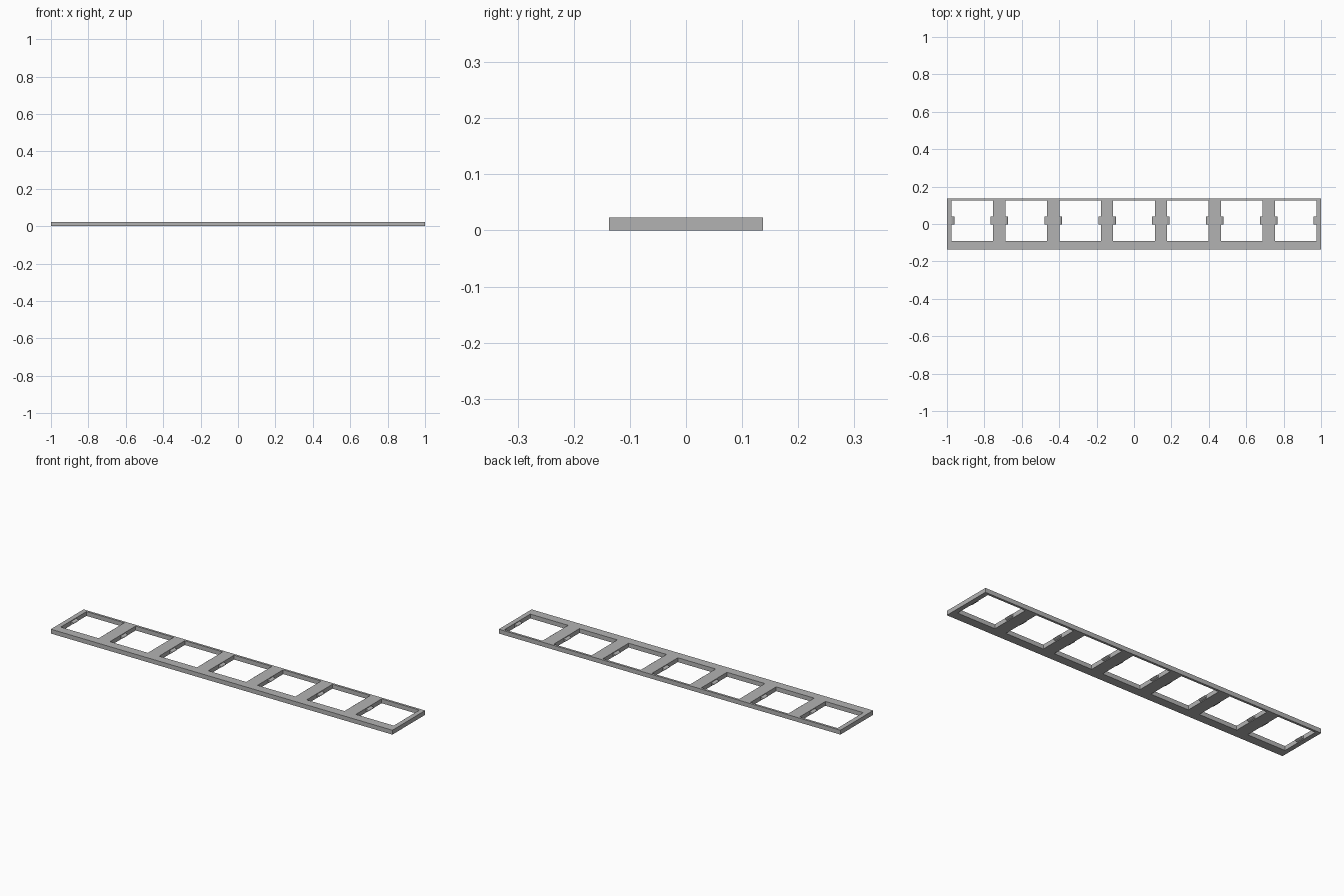
import bpy
import bmesh

cube = bpy.data.objects.get("Cube")
if cube:
    bpy.data.objects.remove(cube, do_unlink=True)

HEIGHT = 0.023
PITCH = 0.288
HALF_OPENING = 0.111
Y_LEVELS = [-0.137, -0.09, 0.125, 0.137]
CENTRES = [PITCH * i for i in range(-3, 4)]

grey = bpy.data.materials.new("plain grey")
grey.use_nodes = True
colour = (0.45, 0.45, 0.45, 1)
grey.diffuse_color = colour
grey.node_tree.nodes["Principled BSDF"].inputs["Base Color"].default_value = colour


def finish(name, bm):
    bmesh.ops.recalc_face_normals(bm, faces=bm.faces)
    mesh = bpy.data.meshes.new(name)
    bm.to_mesh(mesh)
    bm.free()
    mesh.materials.append(grey)
    obj = bpy.data.objects.new(name, mesh)
    bpy.context.collection.objects.link(obj)
    return obj


def extrude(bm, faces, offset):
    result = bmesh.ops.extrude_face_region(bm, geom=faces)
    verts = [v for v in result["geom"] if isinstance(v, bmesh.types.BMVert)]
    bmesh.ops.translate(bm, verts=verts, vec=offset)


# Frame: a flat lattice with seven openings, extruded to full height
xs = [-1] + [c + s * HALF_OPENING for c in CENTRES for s in (-1, 1)] + [1]
bm = bmesh.new()
grid = [[bm.verts.new((x, y, 0)) for y in Y_LEVELS] for x in xs]
for i in range(len(xs) - 1):
    for j in range(len(Y_LEVELS) - 1):
        if j == 1 and i % 2 == 1:
            continue
        bm.faces.new((grid[i][j], grid[i + 1][j],
                      grid[i + 1][j + 1], grid[i][j + 1]))
extrude(bm, bm.faces[:], (0, 0, HEIGHT))
finish("frame", bm)

# Snap tabs: small blunt wedges on both side walls of every opening
TAB_PROFILE = [(-0.002, 0.003), (0.009, 0.007), (0.014, 0.010),
               (0.014, 0.012), (0.009, 0.016), (-0.002, 0.020)]
for n, centre in enumerate(CENTRES, 1):
    for side, label in ((-1, "right"), (1, "left")):
        bm = bmesh.new()
        wall = centre + side * HALF_OPENING
        verts = [bm.verts.new((wall - side * d, -0.003, z)) for d, z in TAB_PROFILE]
        extrude(bm, [bm.faces.new(verts)], (0, 0.043, 0))
        finish(f"snap_tab_{label}_{n}", bm)
